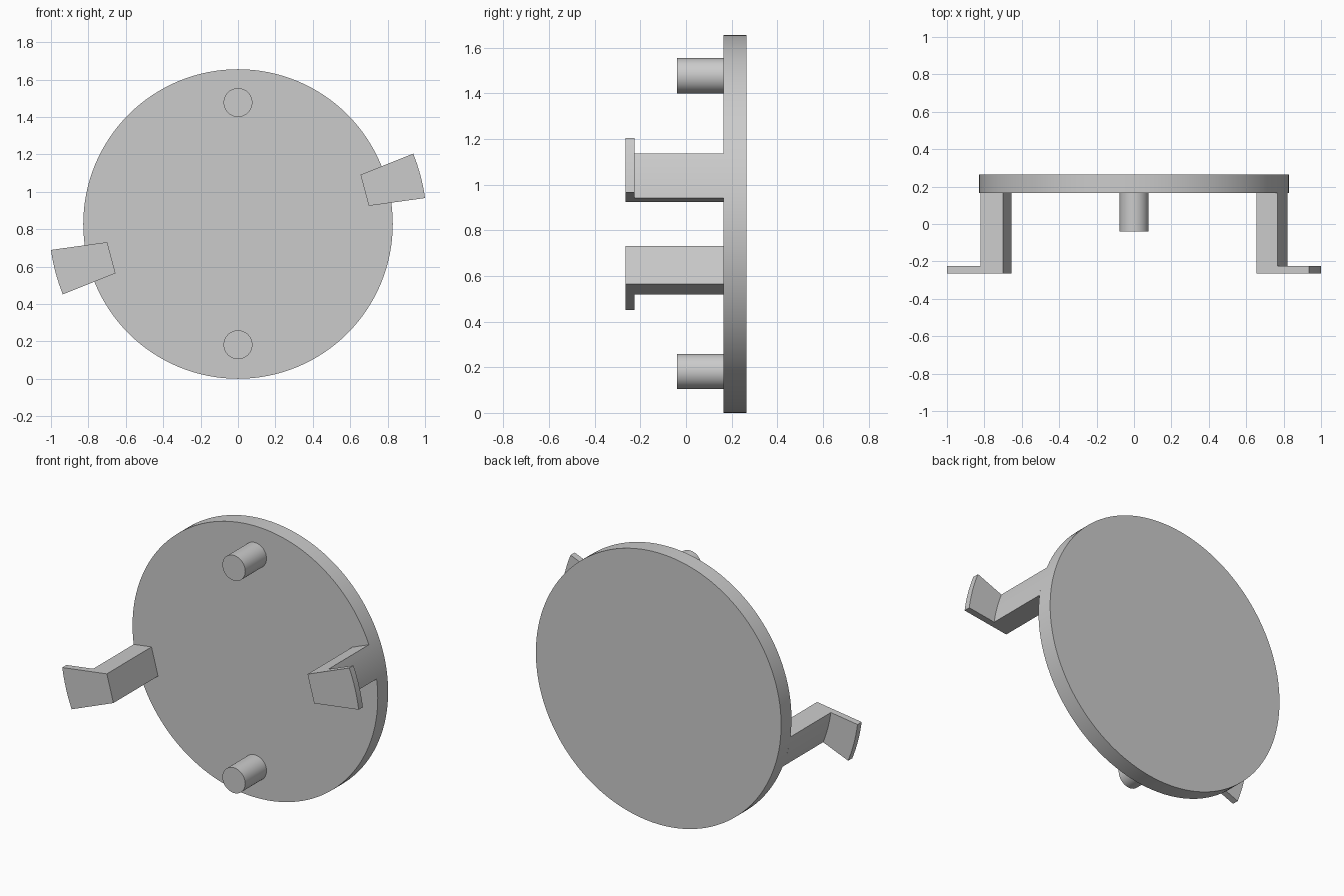
import bpy, bmesh
from math import radians, cos, sin, pi
from mathutils import Matrix

cube = bpy.data.objects.get("Cube")
if cube:
    bpy.data.objects.remove(cube, do_unlink=True)

RADIUS = 0.8275          # disc radius, also the height of its centre
BACK, FACE = 0.265, 0.165
HOOK_FRONT, HOOK_BACK = -0.265, -0.225

grey = bpy.data.materials.new("light grey")
grey.use_nodes = True
colour = (0.6, 0.6, 0.6, 1)
grey.diffuse_color = colour
grey.node_tree.nodes["Principled BSDF"].inputs["Base Color"].default_value = colour


def finish(bm, name):
    bmesh.ops.recalc_face_normals(bm, faces=bm.faces[:])
    mesh = bpy.data.meshes.new(name)
    bm.to_mesh(mesh)
    bm.free()
    mesh.materials.append(grey)
    obj = bpy.data.objects.new(name, mesh)
    bpy.context.collection.objects.link(obj)
    bpy.ops.object.select_all(action="DESELECT")
    obj.select_set(True)
    bpy.context.view_layer.objects.active = obj
    bpy.ops.object.shade_smooth_by_angle(angle=radians(30))


def cylinder(name, radius, z, y0, y1, sides):
    bm = bmesh.new()
    place = Matrix.Translation((0, (y0 + y1) / 2, z)) @ Matrix.Rotation(pi / 2, 4, "X")
    bmesh.ops.create_cone(bm, cap_ends=True, segments=sides, radius1=radius,
                          radius2=radius, depth=y1 - y0, matrix=place)
    finish(bm, name)


def extrude(bm, faces, distance):
    new = bmesh.ops.extrude_face_region(bm, geom=faces)["geom"]
    verts = [g for g in new if isinstance(g, bmesh.types.BMVert)]
    bmesh.ops.translate(bm, verts=verts, vec=(0, distance, 0))
    return [g for g in new if isinstance(g, bmesh.types.BMFace)]


def clip(name, turn):
    """L-shaped clip: a leg rising from the disc with a lip turned outwards."""
    bm = bmesh.new()
    steps = 8
    start, sweep = radians(7.9), radians(14)

    def arc(radius, count):
        angles = [turn + start + sweep * i / count for i in range(count + 1)]
        return [bm.verts.new((radius * cos(a), HOOK_FRONT, RADIUS + radius * sin(a)))
                for a in angles]

    inner, middle, outer = arc(0.706, 1), arc(RADIUS, steps), arc(1.0095, steps)
    leg = bm.faces.new(inner[::-1] + middle)
    lip = bm.faces.new(middle[::-1] + outer)
    # Keep the front faces as caps, then push the rear copies back
    rear = extrude(bm, [leg, lip], HOOK_BACK - HOOK_FRONT)
    for loop in (inner[::-1] + middle, middle[::-1] + outer):
        if not bm.faces.get(loop):
            bm.faces.new(loop)
    centre = lambda f: f.calc_center_median()
    leg_rear = min(rear, key=lambda f: centre(f).x ** 2 + (centre(f).z - RADIUS) ** 2)
    extrude(bm, [leg_rear], FACE - HOOK_BACK)
    # Weld the front into a single flat face
    front = [f for f in bm.faces if all(abs(v.co.y - HOOK_FRONT) < 1e-5 for v in f.verts)]
    bmesh.ops.dissolve_faces(bm, faces=front, use_verts=True)
    finish(bm, name)


cylinder("disc", RADIUS, RADIUS, FACE, BACK, 128)
for name, z in (("upper_pin", 1.477), ("lower_pin", 0.182)):
    cylinder(name, 0.077, z, -0.04, FACE, 48)
clip("left_clip", 0)
clip("right_clip", pi)
